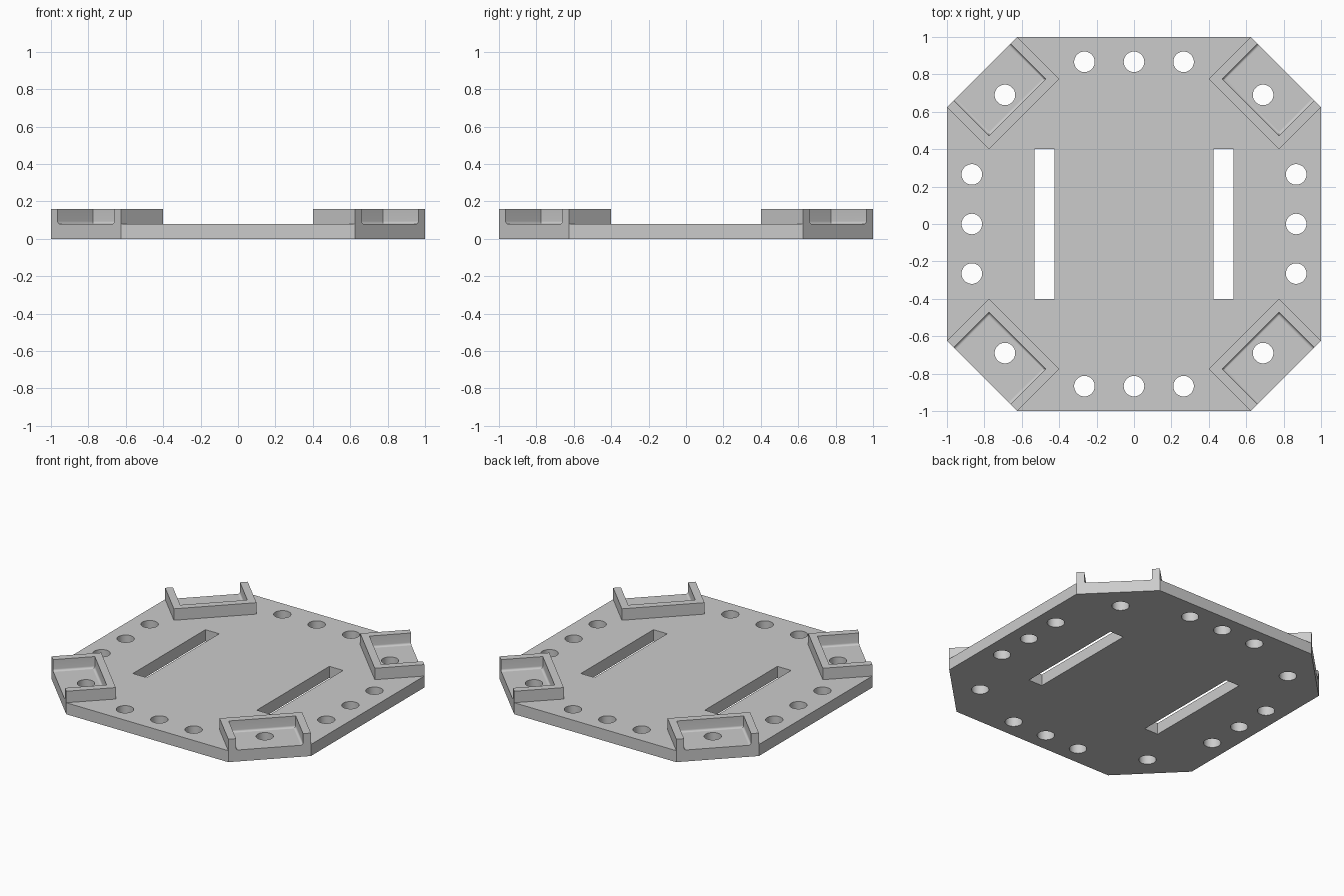
import bpy, bmesh
from math import sin, cos, pi, radians, sqrt
from mathutils import Matrix

cube = bpy.data.objects.get("Cube")
if cube:
    bpy.data.objects.remove(cube, do_unlink=True)

PLATE = 0.08      # plate thickness
TOP = 0.16        # bracket top
EDGE = 0.625      # half length of the long octagon sides
HOLE = 0.055      # hole radius

grey = bpy.data.materials.new("plain grey")
grey.use_nodes = True
grey.diffuse_color = (0.6, 0.6, 0.6, 1)
grey.node_tree.nodes["Principled BSDF"].inputs["Base Color"].default_value = (0.6, 0.6, 0.6, 1)


def finish(obj):
    """Select, colour and smooth only the rounded faces."""
    bpy.ops.object.select_all(action='DESELECT')
    obj.select_set(True)
    bpy.context.view_layer.objects.active = obj
    obj.data.materials.clear()
    obj.data.materials.append(grey)
    bpy.ops.object.shade_smooth_by_angle(angle=radians(30))


def circle(x, y, r, n=48):
    return [(x + r * cos(2 * pi * i / n), y + r * sin(2 * pi * i / n)) for i in range(n)]


def rectangle(x, y, w, h):
    return [(x + sx * w, y + sy * h) for sx, sy in ((-1, -1), (1, -1), (1, 1), (-1, 1))]


def cut_sheet(name, loops, thickness):
    """A flat sheet from an outline and the holes inside it."""
    curve = bpy.data.curves.new(name, 'CURVE')
    curve.dimensions = '2D'
    curve.fill_mode = 'BOTH'
    curve.extrude = thickness / 2
    for loop in loops:
        spline = curve.splines.new('POLY')
        spline.points.add(len(loop) - 1)
        for point, (x, y) in zip(spline.points, loop):
            point.co = (x, y, 0, 1)
        spline.use_cyclic_u = True
    helper = bpy.data.objects.new(name + " outline", curve)
    bpy.context.collection.objects.link(helper)
    bpy.context.view_layer.update()
    graph = bpy.context.evaluated_depsgraph_get()
    mesh = bpy.data.meshes.new_from_object(helper.evaluated_get(graph))
    bpy.data.objects.remove(helper, do_unlink=True)
    bm = bmesh.new()
    bm.from_mesh(mesh)
    bmesh.ops.remove_doubles(bm, verts=bm.verts, dist=1e-5)
    bmesh.ops.translate(bm, verts=bm.verts, vec=(0, 0, thickness / 2))
    bmesh.ops.recalc_face_normals(bm, faces=bm.faces)
    bm.to_mesh(mesh)
    bm.free()
    obj = bpy.data.objects.new(name, mesh)
    bpy.context.collection.objects.link(obj)
    finish(obj)


# Octagonal plate with edge holes, corner holes and two slots
loops = [[(EDGE, -1), (1, -EDGE), (1, EDGE), (EDGE, 1),
          (-EDGE, 1), (-1, EDGE), (-1, -EDGE), (-EDGE, -1)]]
for side in (-1, 1):
    for along in (-0.265, 0, 0.265):
        loops.append(circle(along, side * 0.867, HOLE))
        loops.append(circle(side * 0.867, along, HOLE))
    for other in (-1, 1):
        loops.append(circle(side * 0.69, other * 0.69, HOLE))
    loops.append(rectangle(side * 0.478, 0, 0.053, 0.4))
cut_sheet("base_plate", loops, PLATE)


def bracket(name, angle):
    """U-shaped wall with a filleted inner foot, open towards the cut corner."""
    half, depth, wall, r = 0.265, 0.318, 0.05, 0.015
    section = [(0, PLATE), (0, TOP), (wall, TOP)]
    section += [(wall + r - r * cos(t), PLATE + r - r * sin(t))
                for t in (pi / 2 * i / 6 for i in range(7))]
    bm = bmesh.new()
    rings = []
    for turn in range(4):
        side = -1 if turn < 2 else 1
        back = turn in (1, 2)
        rings.append([bm.verts.new((-(depth - d) if back else 0, side * (half - d), z))
                      for d, z in section])
    n = len(section)
    for a, b in zip(rings, rings[1:]):
        for i in range(n):
            j = (i + 1) % n
            bm.faces.new((a[i], a[j], b[j], b[i]))
    bm.faces.new(rings[0])
    bm.faces.new(rings[-1])
    bmesh.ops.recalc_face_normals(bm, faces=bm.faces)
    place = Matrix.Rotation(angle, 4, 'Z') @ Matrix.Translation(((1 + EDGE) / sqrt(2), 0, 0))
    bm.transform(place)
    mesh = bpy.data.meshes.new(name)
    bm.to_mesh(mesh)
    bm.free()
    obj = bpy.data.objects.new(name, mesh)
    bpy.context.collection.objects.link(obj)
    finish(obj)


# Corner brackets
names = ("back_left_bracket", "back_right_bracket", "front_right_bracket", "front_left_bracket")
for i, name in enumerate(names):
    bracket(name, radians(45 + 90 * i))
